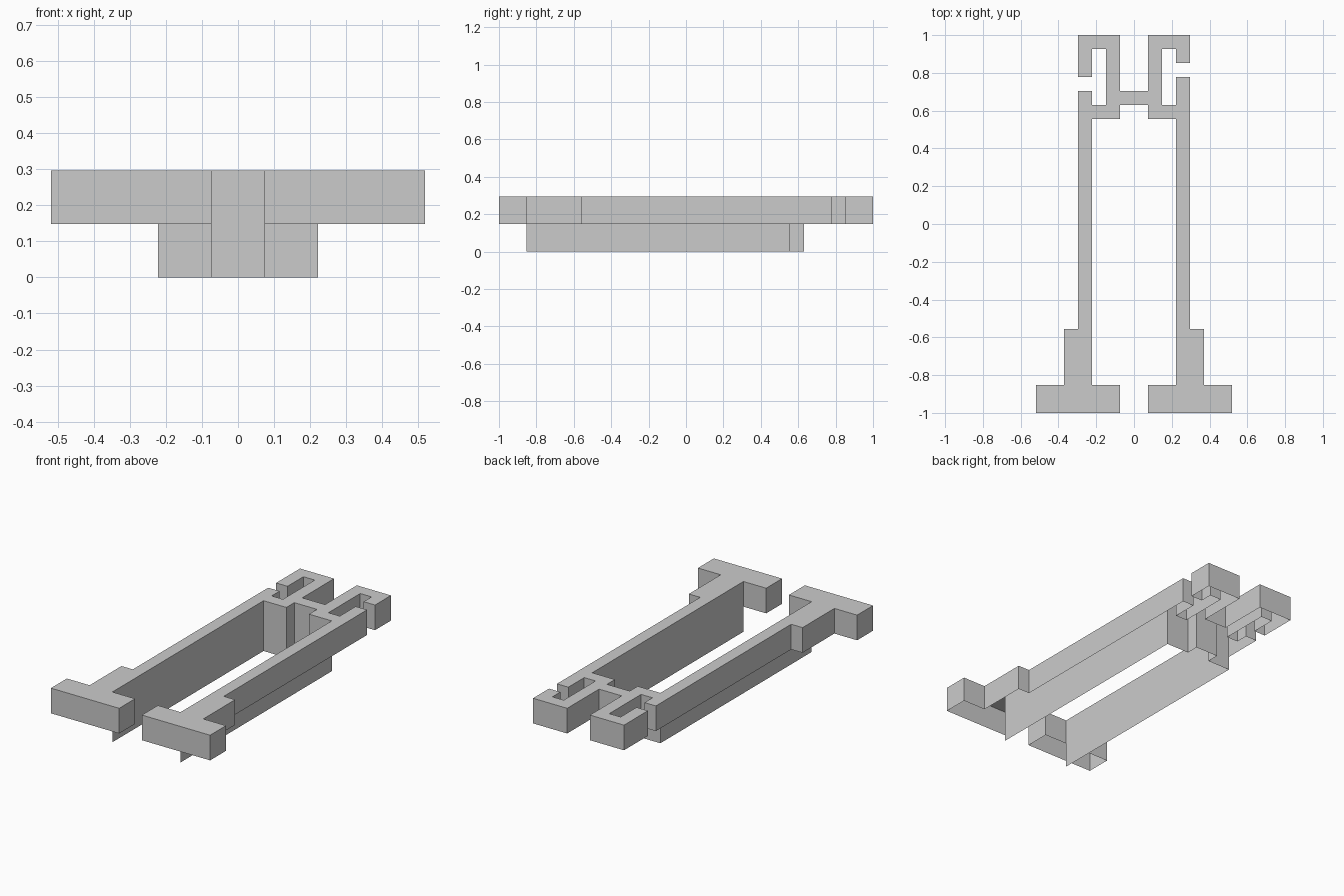
import bpy
import bmesh

if "Cube" in bpy.data.objects:
    bpy.data.objects.remove(bpy.data.objects["Cube"])

U = 2 / 27            # one grid step of the blocky plan
TOP, LOW = 4, 2       # heights in grid steps


def half_outline(leg_end, hook_end):
    """Right half of the plan, anticlockwise; first four points edge the channel."""
    return [(1, 8.5), (1, 7.5), (3, 7.5), (3, -11.5),              # channel
            (1, -11.5), (1, -13.5), (7, -13.5), (7, -11.5),        # foot
            (5, -11.5), (5, -7.5), (4, -7.5),                      # ankle step
            (4, leg_end), (3, leg_end), (3, 8.5), (2, 8.5),        # leg and crossbar
            (2, 12.5), (3, 12.5), (3, hook_end), (4, hook_end),    # hook
            (4, 13.5), (1, 13.5), (1, 9.5)]


right = half_outline(10.5, 11.5)
left = [(-x, y) for x, y in reversed(half_outline(9.5, 10.5))]
outline = right + left
channel = set(right[:4]) | set(left[-4:])

bm = bmesh.new()


def add_face(points):
    return bm.faces.new([bm.verts.new((x * U, y * U, z * U)) for x, y, z in points])


# Flat top cap
add_face([(x, y, TOP) for x, y in outline])

# Thin skirt walls, open underneath; channel walls reach the ground
for a, b in zip(outline, outline[1:] + outline[:1]):
    base = 0 if a in channel and b in channel else LOW
    add_face([(*a, base), (*b, base), (*b, TOP), (*a, TOP)])

bmesh.ops.remove_doubles(bm, verts=bm.verts[:], dist=1e-4)
mesh = bpy.data.meshes.new("raised_border")
bm.to_mesh(mesh)
bm.free()
border = bpy.data.objects.new("raised_border", mesh)
bpy.context.collection.objects.link(border)
